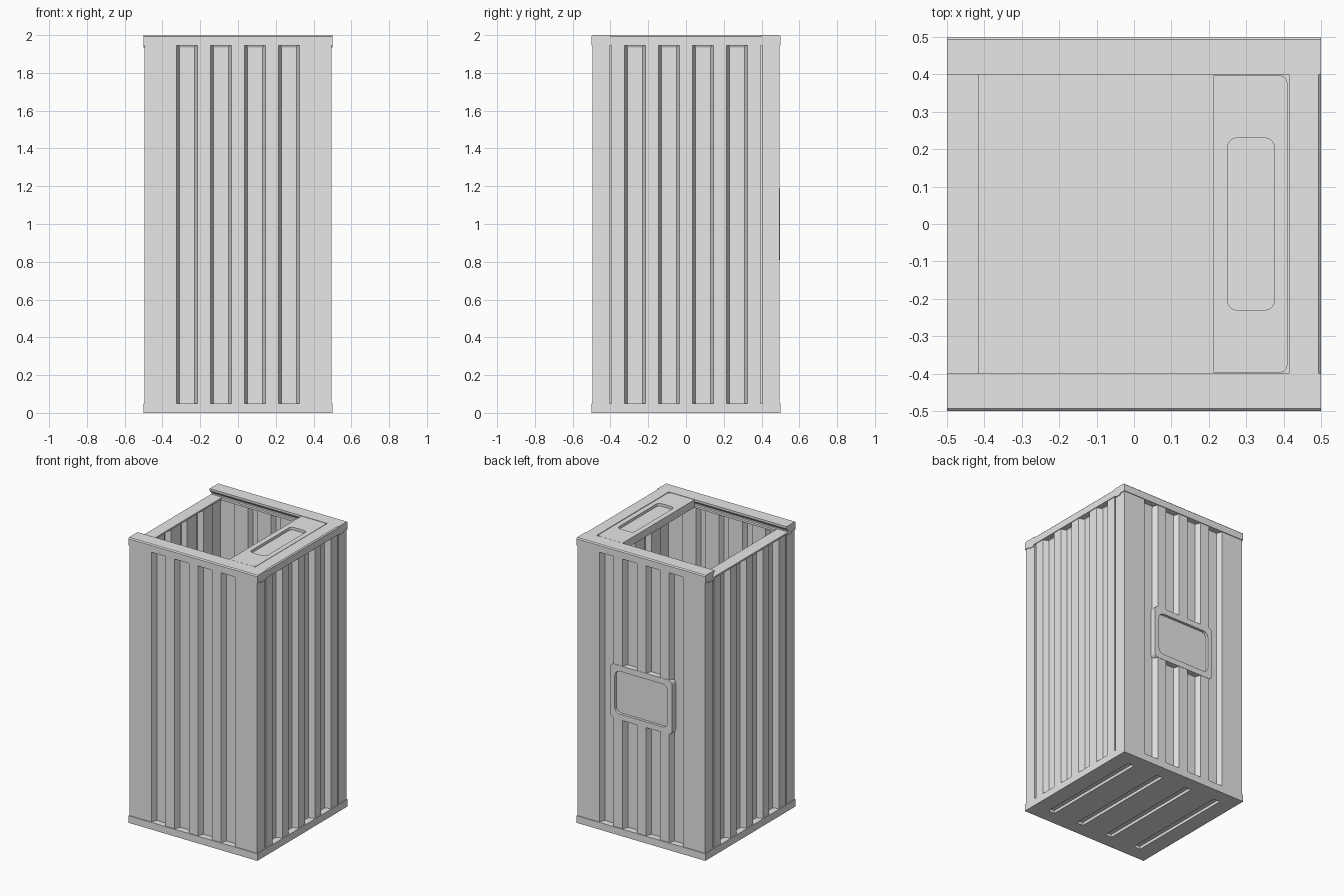
import bpy, bmesh
from math import cos, sin, pi
from mathutils import Matrix, Vector

cube = bpy.data.objects.get("Cube")
if cube:
    bpy.data.objects.remove(cube, do_unlink=True)

grey = bpy.data.materials.new("plain grey")
grey.use_nodes = True
GREY = (0.8, 0.8, 0.8, 1)
grey.diffuse_color = GREY
grey.node_tree.nodes["Principled BSDF"].inputs["Base Color"].default_value = GREY


def finish(name, bm):
    bmesh.ops.recalc_face_normals(bm, faces=bm.faces)
    mesh = bpy.data.meshes.new(name)
    bm.to_mesh(mesh)
    bm.free()
    mesh.materials.append(grey)
    obj = bpy.data.objects.new(name, mesh)
    bpy.context.collection.objects.link(obj)
    return obj


def prism(name, outline, lo, hi, axis):
    """Extrude a 2D outline along one axis."""
    place = {"x": lambda a, b, t: (t, a, b),
             "y": lambda a, b, t: (a, t, b),
             "z": lambda a, b, t: (a, b, t)}[axis]
    bm = bmesh.new()
    ends = [[bm.verts.new(place(a, b, t)) for a, b in outline] for t in (lo, hi)]
    n = len(outline)
    for end in ends:
        bm.faces.new(end)
    for i in range(n):
        j = (i + 1) % n
        bm.faces.new((ends[0][i], ends[0][j], ends[1][j], ends[1][i]))
    return finish(name, bm)


def rounded(a0, a1, b0, b1, r, steps=5):
    """Rectangle outline with rounded corners."""
    pts = []
    corners = [(a1 - r, b1 - r), (a0 + r, b1 - r), (a0 + r, b0 + r), (a1 - r, b0 + r)]
    for k, (a, b) in enumerate(corners):
        for s in range(steps + 1):
            t = (k + s / steps) * pi / 2
            pts.append((a + r * cos(t), b + r * sin(t)))
    return pts


def rect(a0, a1, b0, b1):
    return [(a0, b0), (a1, b0), (a1, b1), (a0, b1)]


def cut(cutter, *targets):
    cutter.hide_render = True
    for obj in targets:
        mod = obj.modifiers.new("cut", "BOOLEAN")
        mod.object = cutter
        mod.solver = "EXACT"
        bpy.context.view_layer.objects.active = obj
        bpy.ops.object.modifier_apply(modifier=mod.name)
    bpy.data.objects.remove(cutter, do_unlink=True)


# Corrugated walls: the same ribbed outline for the outside and inside skins
def ring(r, half_top, half_floor, depth, slit):
    pts = []
    for k in range(4):
        side = [(-r, 0)]
        marks = [(u, half_top, half_floor, depth) for u in (-.27, -.09, .09, .27)]
        if k % 2:
            slits = [(u, .006, .005, slit) for u in (-.4, .4)]
            marks = [slits[0]] + marks + [slits[1]]
        for u, top, floor, d in marks:
            side += [(u - top, 0), (u - floor, d), (u + floor, d), (u + top, 0)]
        turn = Matrix.Rotation(k * pi / 2, 3, "Z")
        pts += [turn @ Vector((u, d - r, 0)) for u, d in side]
    return pts


bm = bmesh.new()
outer = ring(.495, .055, .041, .04, .02)
inner = ring(.455, .067, .053, .035, 0)
loops = []
for pts, z in ((outer, .045), (outer, 1.945), (inner, 1.945), (inner, .045)):
    loops.append([bm.verts.new((p.x, p.y, z)) for p in pts])
n = len(outer)
for a, b in zip(loops, loops[1:] + loops[:1]):
    for i in range(n):
        j = (i + 1) % n
        bm.faces.new((a[i], a[j], b[j], b[i]))
walls = finish("corrugated_walls", bm)

# Base with four slots underneath
base = prism("base", rect(-.5, .5, -.5, .5), 0, .05, "z")
for x in (-.36, -.12, .12, .36):
    cut(prism("slot_cutter", rect(x - .025, x + .025, -.4, .4), -.05, .02, "z"), base)

# Top rim: two undercut rails, a closed end and a lowered open end
for name, s in (("front_rail", -1), ("back_rail", 1)):
    profile = [(.5, 1.945), (.5, 1.993), (.493, 2), (.4, 2), (.4, 1.985),
               (.418, 1.965), (.418, 1.955), (.412, 1.95), (.412, 1.935),
               (.455, 1.935), (.46, 1.945)]
    prism(name, [(s * y, z) for y, z in profile], -.5, .5, "x")
end_profile = [(.414, 1.935), (.455, 1.935), (.46, 1.945), (.5, 1.945),
               (.5, 1.993), (.493, 2), (.414, 2)]
prism("closed_end_rim", end_profile, -.46, .46, "y")
prism("open_end_rim", rect(-.5, -.415, 1.943, 1.955), -.45, .45, "y")

# Short lid section with a rounded finger recess
lid_outline = [(x, y) for x, y in rounded(.21, .41, -.397, .397, .02) if x > .35]
lid_outline += [(.213, -.397), (.213, .397)]
lid_outline.sort(key=lambda p: (p[0] < .3, p[1] if p[0] > .3 else -p[1]))
lid = prism("lid_section", lid_outline, 1.945, 1.999, "z")
cut(prism("recess_cutter", rounded(.25, .375, -.23, .23, .025), 1.98, 2.05, "z"), lid)

# Label plate set across the ribs of the back wall
plate = prism("back_plate", rounded(-.24, .24, .81, 1.19, .03), .456, .497, "y")
cut(prism("panel_cutter", rounded(-.205, .205, .85, 1.15, .04), .478, .55, "y"),
    plate, walls)
